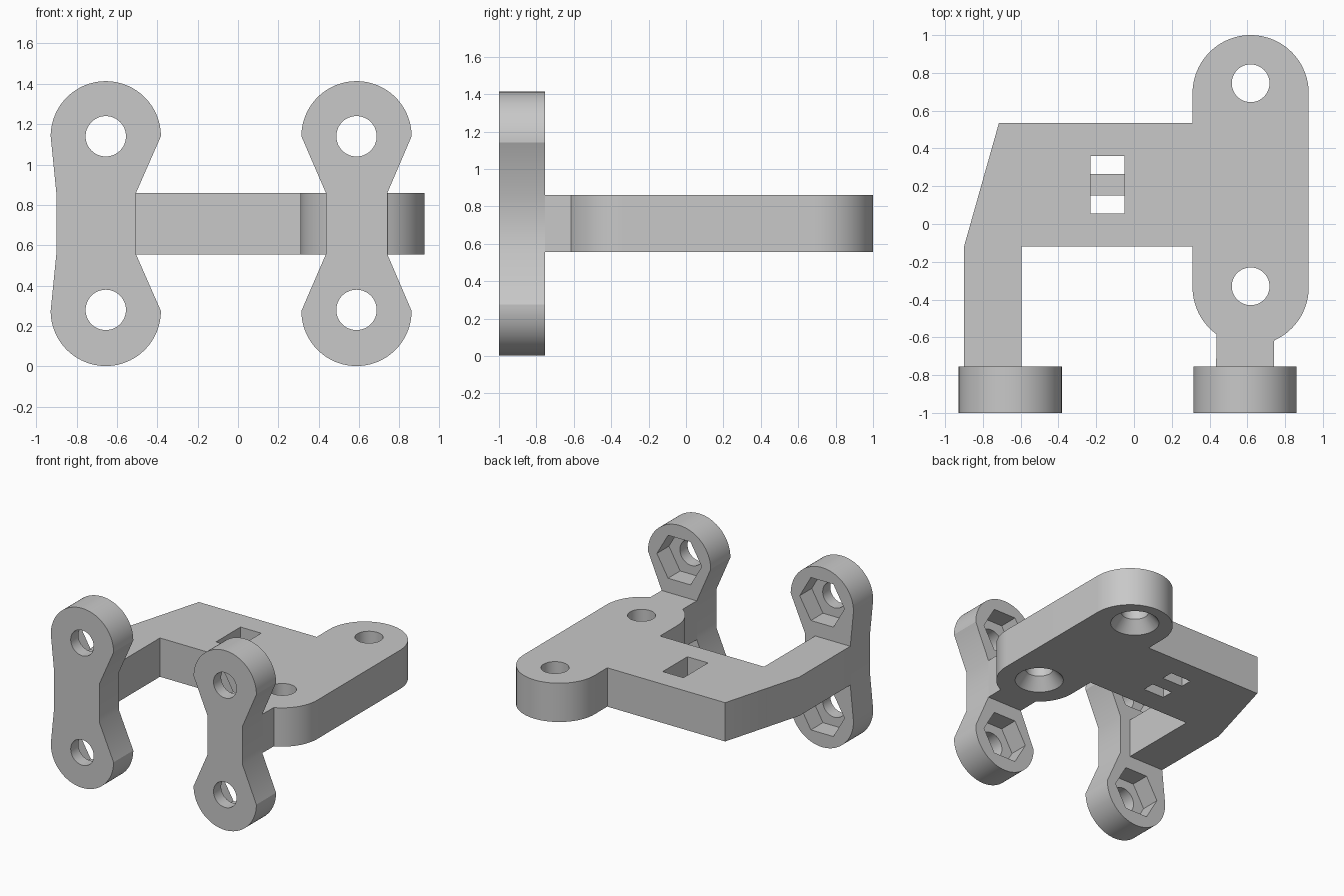
import bpy, bmesh
from math import sin, cos, pi, radians
from mathutils import Matrix, Vector

cube = bpy.data.objects.get("Cube")
if cube:
    bpy.data.objects.remove(cube, do_unlink=True)

grey = bpy.data.materials.new("light grey")
grey.use_nodes = True
colour = (0.58, 0.58, 0.58, 1)
grey.diffuse_color = colour
grey.node_tree.nodes["Principled BSDF"].inputs["Base Color"].default_value = colour

Z0, Z1 = 0.555, 0.86             # plate bottom and top
FRONT, BACK = -1.0, -0.755       # bracket faces
HOLE = 0.1


def arc(cx, cy, r, a0, a1, n=32):
    steps = [radians(a0 + (a1 - a0) * i / n) for i in range(n + 1)]
    return [(cx + r * cos(a), cy + r * sin(a)) for a in steps]


def add_object(name, bm):
    bmesh.ops.recalc_face_normals(bm, faces=bm.faces)
    mesh = bpy.data.meshes.new(name)
    bm.to_mesh(mesh)
    bm.free()
    mesh.materials.append(grey)
    obj = bpy.data.objects.new(name, mesh)
    bpy.context.collection.objects.link(obj)
    return obj


def extrude(name, points, place, direction):
    """Extrude a 2D outline, put into space by place, along direction."""
    bm = bmesh.new()
    face = bm.faces.new([bm.verts.new(place(*p)) for p in points])
    new = bmesh.ops.extrude_face_region(bm, geom=[face])["geom"]
    verts = [v for v in new if isinstance(v, bmesh.types.BMVert)]
    bmesh.ops.translate(bm, verts=verts, vec=Vector(direction))
    return add_object(name, bm)


def cone(name, location, r1, r2, depth, sides=48, axis="Z"):
    bm = bmesh.new()
    turn = Matrix.Rotation(pi / 2, 4, "X") if axis == "Y" else Matrix()
    bmesh.ops.create_cone(bm, cap_ends=True, segments=sides, radius1=r1, radius2=r2,
                          depth=depth, matrix=Matrix.Translation(location) @ turn)
    return add_object(name, bm)


def box(name, low, high):
    low, high = Vector(low), Vector(high)
    bm = bmesh.new()
    bmesh.ops.create_cube(bm, size=1, matrix=Matrix.Translation((low + high) / 2)
                          @ Matrix.Diagonal((*(high - low), 1)))
    return add_object(name, bm)


def cut(obj, cutters):
    bpy.context.view_layer.objects.active = obj
    for cutter in cutters:
        mod = obj.modifiers.new("cut", "BOOLEAN")
        mod.operation, mod.solver, mod.object = "DIFFERENCE", "EXACT", cutter
        bpy.ops.object.modifier_apply(modifier=mod.name)
        bpy.data.objects.remove(cutter, do_unlink=True)


def smooth(obj):
    bpy.ops.object.select_all(action="DESELECT")
    obj.select_set(True)
    bpy.context.view_layer.objects.active = obj
    bpy.ops.object.shade_smooth_by_angle(angle=radians(25))


# Plate with a straight arm, a short stem and a rounded wing
WX, WR = 0.6175, 0.3075
outline = [(-0.9, BACK), (-0.595, BACK), (-0.595, -0.12), (0.31, -0.12)]
outline += arc(WX, -0.335, WR, 180, 234, 16)
outline += [(0.435, BACK), (0.74, BACK)]
outline += arc(WX, -0.335, WR, -66, 0, 18)
outline += arc(WX, 0.6925, WR, 0, 180, 48)
outline += [(0.31, 0.535), (-0.715, 0.535), (-0.9, -0.12)]
plate = extrude("mounting_plate", outline, lambda x, y: (x, y, Z0), (0, 0, Z1 - Z0))

# Countersunk screw holes and tie slot
cutters = [box("slot_cutter", (-0.23, 0.055, 0.4), (-0.05, 0.36, 1))]
for y in (-0.33, 0.745):
    cutters.append(cone("hole_cutter", (WX, y, 0.7), HOLE, HOLE, 1))
    cutters.append(cone("sink_cutter", (WX, y, Z0 + 0.04), 0.183, HOLE, 0.1))
cut(plate, cutters)
smooth(plate)

# Bar across the tie slot
box("tie_bar", (-0.24, 0.15, Z0), (-0.04, 0.265, 0.7))

# Two upright brackets with bolt holes and hexagonal nut pockets
LOW, HIGH, R = 0.275, 1.14, 0.273
for name, x, left, right in (("right_bracket", -0.655, -0.9, -0.505),
                             ("left_bracket", 0.587, 0.435, 0.74)):
    shape = arc(x, LOW, R, 180, 360, 48) + [(right, Z0), (right, Z1)]
    shape += arc(x, HIGH, R, 0, 180, 48) + [(left, Z1), (left, Z0)]
    bracket = extrude(name, shape, lambda px, pz: (px, FRONT, pz), (0, BACK - FRONT, 0))
    cutters = []
    for z in (LOW + 0.005, HIGH):
        cutters.append(cone("bolt_cutter", (x, -0.9, z), HOLE, HOLE, 0.6, 48, "Y"))
        pocket = cone("nut_cutter", (x, BACK, z), 0.195, 0.195, 0.3, 6, "Y")
        # Points of the hexagon lie left and right
        points = [v.co.x - x for v in pocket.data.vertices]
        if max(points) < 0.18:
            pocket.data.transform(Matrix.Translation((x, 0, z)) @ Matrix.Rotation(pi / 6, 4, "Y")
                                  @ Matrix.Translation((-x, 0, -z)))
        cutters.append(pocket)
    cut(bracket, cutters)
    smooth(bracket)
